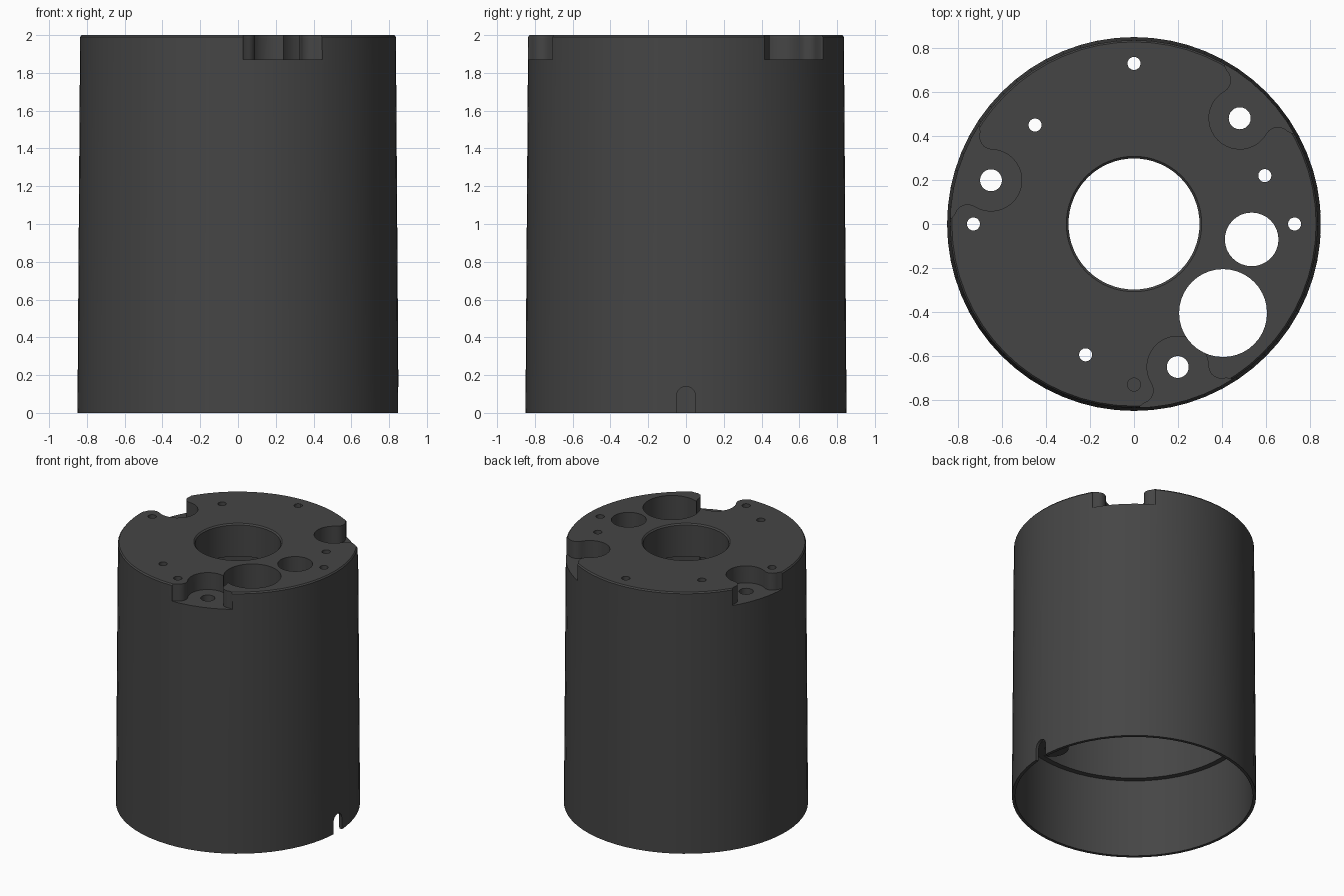
import bpy, bmesh, math
from mathutils import Matrix, Vector

if "Cube" in bpy.data.objects:
    bpy.data.objects.remove(bpy.data.objects["Cube"])

charcoal = bpy.data.materials.new("charcoal plastic")
charcoal.use_nodes = True
COLOUR = (0.06, 0.06, 0.06, 1)
charcoal.diffuse_color = COLOUR
charcoal.node_tree.nodes["Principled BSDF"].inputs["Base Color"].default_value = COLOUR


def finish(bm, name):
    bmesh.ops.recalc_face_normals(bm, faces=bm.faces)
    mesh = bpy.data.meshes.new(name)
    bm.to_mesh(mesh)
    bm.free()
    mesh.materials.append(charcoal)
    obj = bpy.data.objects.new(name, mesh)
    bpy.context.collection.objects.link(obj)
    return obj


def prism(name, outline, z0, z1, matrix=Matrix()):
    """Extrude a flat outline from z0 to z1."""
    bm = bmesh.new()
    face = bm.faces.new([bm.verts.new((x, y, z0)) for x, y in outline])
    top = bmesh.ops.extrude_face_region(bm, geom=[face])["geom"]
    bmesh.ops.translate(bm, vec=(0, 0, z1 - z0),
                        verts=[v for v in top if isinstance(v, bmesh.types.BMVert)])
    bmesh.ops.transform(bm, matrix=matrix, verts=bm.verts)
    return finish(bm, name)


def arc(cx, cy, r, a0, a1, steps):
    angles = [math.radians(a0 + (a1 - a0) * i / steps) for i in range(steps + 1)]
    return [(cx + r * math.cos(a), cy + r * math.sin(a)) for a in angles]


def lathe(name, profile, steps):
    """Revolve a closed (radius, z) profile about the z axis."""
    bm = bmesh.new()
    rings = []
    for i in range(steps):
        a = 2 * math.pi * i / steps
        rings.append([bm.verts.new((r * math.cos(a), r * math.sin(a), z)) for r, z in profile])
    n = len(profile)
    for i in range(steps):
        a, b = rings[i], rings[(i + 1) % steps]
        for j in range(n):
            k = (j + 1) % n
            bm.faces.new((a[j], b[j], b[k], a[k]))
    return finish(bm, name)


def combine(target, tool, operation):
    mod = target.modifiers.new(operation, "BOOLEAN")
    mod.operation, mod.solver, mod.object = operation, "EXACT", tool
    bpy.context.view_layer.objects.active = target
    bpy.ops.object.modifier_apply(modifier=mod.name)
    bpy.data.objects.remove(tool)


# Tapered housing: thin wall, inner step near the bottom, thick top plate, centre bore
housing = lathe("housing", [
    (0.85, 0), (0.836, 1.99), (0.828, 2.0), (0.308, 2.0), (0.298, 1.99),
    (0.298, 1.75), (0.785, 1.75), (0.785, 0.6), (0.825, 0.6), (0.828, 0)], 64)

# Three screw stations, each with a boss, an open pocket and a through hole
half = arc(0.68, 0, 0.14, 180, 75, 10)
half += arc(0.732, 0.193, 0.06, 255, 360, 8)[1:] + [(0.80, 0.215), (0.87, 0.27)]
pocket_outline = half + [(x, -y) for x, y in reversed(half[1:])]
stations = [Matrix.Rotation(math.radians(a), 4, "Z") for a in (45, 163, 287)]
for turn in stations:
    combine(housing, prism("boss", arc(0.68, 0, 0.115, 0, 345, 23), 0.6, 1.8, turn), "UNION")
for turn in stations:
    combine(housing, prism("pocket_cutter", pocket_outline, 1.87, 2.1, turn), "DIFFERENCE")

# Round holes through the top: x, y, radius, sides
holes = [(0.405, -0.405, 0.2, 40), (0.535, -0.07, 0.122, 32)]
holes += [(x, y, 0.03, 16) for x, y in (
    (0, 0.73), (-0.73, 0), (0.73, 0), (0, -0.73), (-0.45, 0.45), (0.595, 0.22), (-0.22, -0.595))]
for turn in stations:
    p = turn @ Vector((0.68, 0, 0))
    holes.append((p.x, p.y, 0.05, 24))
for x, y, r, n in holes:
    cutter = prism("hole_cutter", arc(x, y, r, 0, 360 - 360 / n, n - 1), 0.3, 2.1)
    combine(housing, cutter, "DIFFERENCE")

# Round-topped cable notch in the left side of the bottom rim
notch = [(-0.05, -0.1), (0.05, -0.1)] + arc(0, 0.09, 0.05, 0, 180, 12)
stand = Matrix(((0, 0, 1, 0), (1, 0, 0, 0), (0, 1, 0, 0), (0, 0, 0, 1)))
combine(housing, prism("notch_cutter", notch, 0.7, 1.0, stand), "DIFFERENCE")

# Smooth round walls, crisp edges
bpy.ops.object.select_all(action="DESELECT")
housing.select_set(True)
bpy.context.view_layer.objects.active = housing
bpy.ops.object.shade_smooth_by_angle(angle=math.radians(30))
